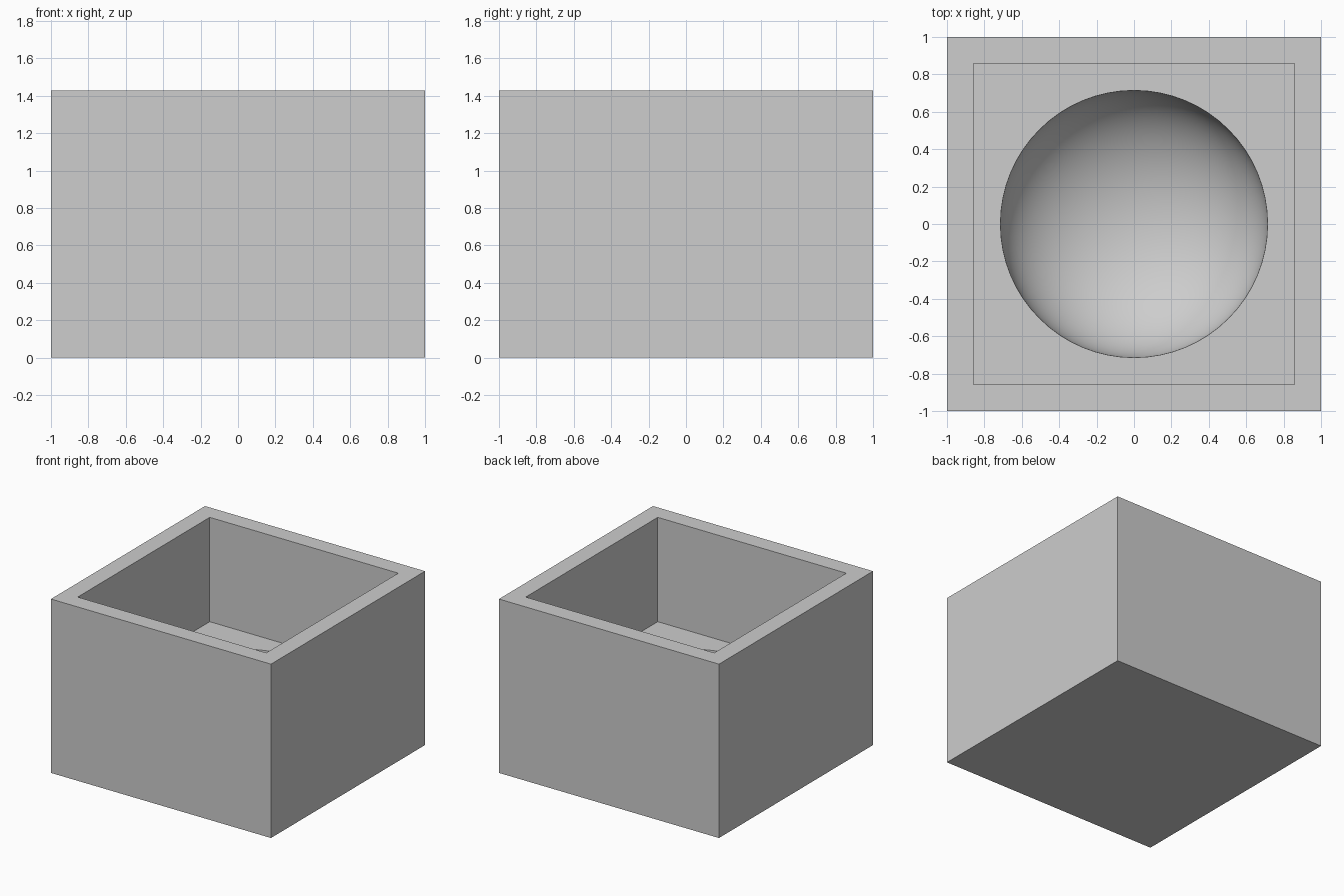
import bpy, bmesh, math
from mathutils import Matrix

old = bpy.data.objects.get("Cube")
if old:
    bpy.data.objects.remove(old, do_unlink=True)

U = 2 / 14                      # the design sits on a 14-unit grid
HEIGHT, WALL, FLOOR = 10 * U, U, 4 * U
BOWL_R, BOWL_DEPTH = 5 * U, 3.5 * U

grey = bpy.data.materials.new("plain_grey")
grey.use_nodes = True
colour = (0.61, 0.61, 0.61, 1)
grey.diffuse_color = colour
grey.node_tree.nodes["Principled BSDF"].inputs["Base Color"].default_value = colour

# Square box
bm = bmesh.new()
bmesh.ops.create_cube(bm, size=2)
for v in bm.verts:
    v.co.z = HEIGHT if v.co.z > 0 else 0
bm.normal_update()

# Square pocket sunk into the top, left open below
top = max(bm.faces, key=lambda f: f.calc_center_median().z)
bmesh.ops.inset_region(bm, faces=[top], thickness=WALL, use_even_offset=True)
pocket_floor = bmesh.ops.extrude_discrete_faces(bm, faces=[top])["faces"][0]
for v in pocket_floor.verts:
    v.co.z = FLOOR
bmesh.ops.delete(bm, geom=[pocket_floor], context="FACES_ONLY")

# Rounded bowl: the lower half of a flattened sphere
place = Matrix.Translation((0, 0, FLOOR)) @ Matrix.Diagonal((BOWL_R, BOWL_R, BOWL_DEPTH, 1))
sphere = bmesh.ops.create_uvsphere(bm, u_segments=64, v_segments=48, radius=1, matrix=place)
upper = [v for v in sphere["verts"] if v.co.z > FLOOR + 0.001]
bmesh.ops.delete(bm, geom=upper, context="VERTS")

# Pocket floor between the square walls and the round rim
open_edges = [e for e in bm.edges if e.is_boundary]
bmesh.ops.triangle_fill(bm, edges=open_edges, use_beauty=True)
bmesh.ops.recalc_face_normals(bm, faces=bm.faces)

mesh = bpy.data.meshes.new("box_with_bowl")
bm.to_mesh(mesh)
bm.free()
mesh.materials.append(grey)
box = bpy.data.objects.new("box_with_bowl", mesh)
bpy.context.collection.objects.link(box)

# Smooth bowl, crisp box edges
bpy.ops.object.select_all(action="DESELECT")
box.select_set(True)
bpy.context.view_layer.objects.active = box
bpy.ops.object.shade_smooth_by_angle(angle=math.radians(30))
